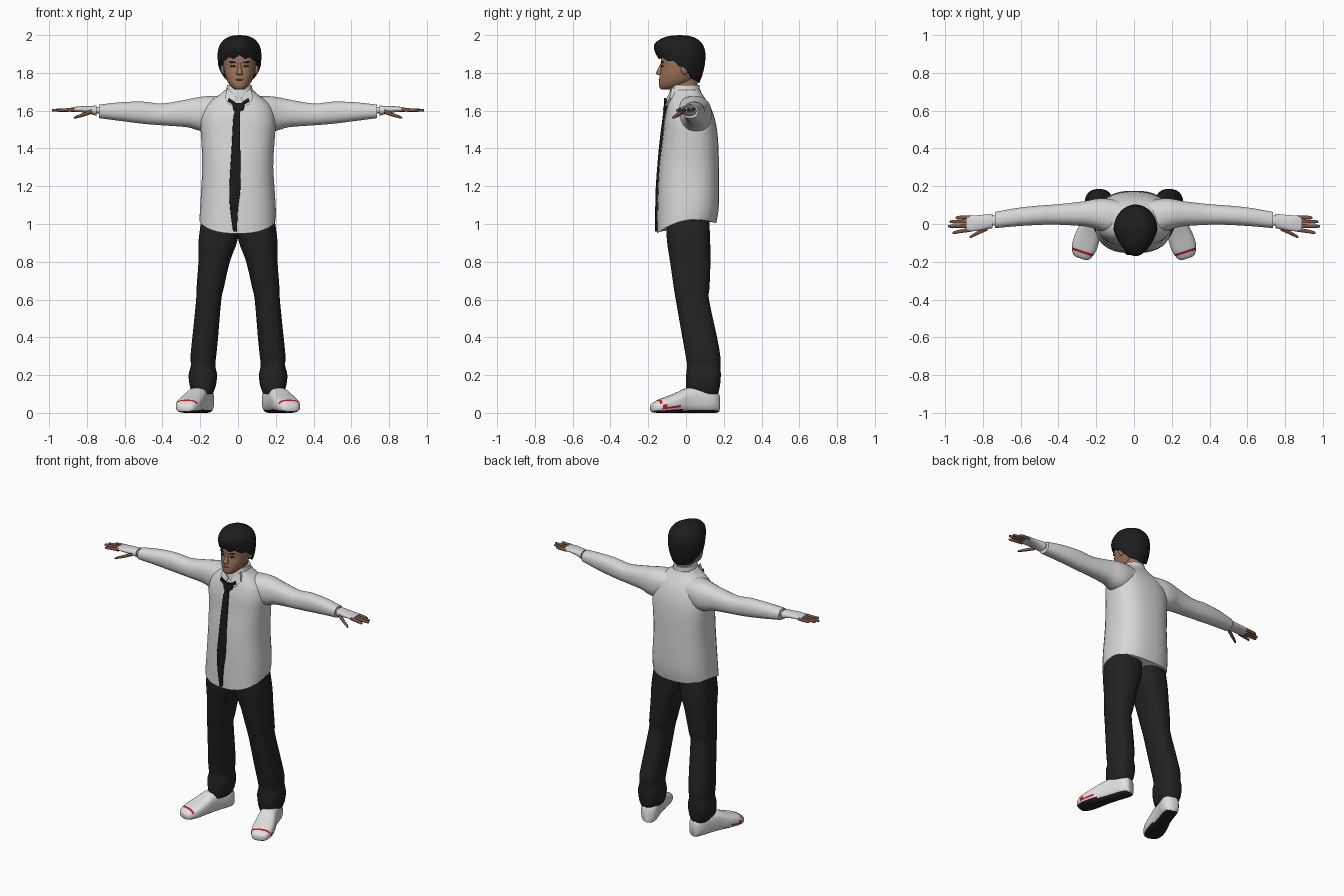
import bpy, bmesh, math
from mathutils import Matrix, Vector

if "Cube" in bpy.data.objects:
    bpy.data.objects.remove(bpy.data.objects["Cube"])


def material(name, *rgb):
    m = bpy.data.materials.new(name)
    m.diffuse_color = (*rgb, 1)
    m.use_nodes = True
    m.node_tree.nodes["Principled BSDF"].inputs["Base Color"].default_value = m.diffuse_color
    return m


SHIRT = material("shirt white", .68, .68, .68)
SHOE = material("shoe white", .76, .75, .75)
SKIN = material("skin", .33, .175, .105)
HAND = material("hand brown", .2, .095, .06)
HAIR = material("hair black", .012, .012, .013)
CLOTH = material("trouser black", .016, .016, .016)
TIE = material("tie black", .01, .01, .01)
RED = material("red trim", .5, .012, .02)


def finish(name, bm, mats, angle=50):
    bmesh.ops.recalc_face_normals(bm, faces=bm.faces[:])
    me = bpy.data.meshes.new(name)
    bm.to_mesh(me)
    bm.free()
    ob = bpy.data.objects.new(name, me)
    bpy.context.collection.objects.link(ob)
    for m in mats:
        me.materials.append(m)
    bpy.ops.object.select_all(action='DESELECT')
    ob.select_set(True)
    bpy.context.view_layer.objects.active = ob
    bpy.ops.object.shade_smooth_by_angle(angle=math.radians(angle))
    return ob


def smooth_rows(rows, sub):
    """Catmull-Rom interpolation between section rows."""
    out = []
    for i in range(len(rows) - 1):
        p = [rows[max(0, min(len(rows) - 1, i + k))] for k in (-1, 0, 1, 2)]
        for j in range(sub):
            t = j / sub
            out.append([.5 * (2*b + (c-a)*t + (2*a-5*b+4*c-d)*t*t + (3*b-a-3*c+d)*t**3)
                        for a, b, c, d in zip(*p)])
    return out + [list(rows[-1])]


def loft(rows, axis='z', power=2.3, n=24, sub=3, sign=1):
    """Rows are (position, min A, max A, min B, max B) along the axis."""
    bm = bmesh.new()
    rings = []
    for s, a0, a1, b0, b1 in smooth_rows(rows, sub):
        ring = []
        for k in range(n):
            t = 2 * math.pi * (k + .5) / n
            c, d = math.cos(t), math.sin(t)
            a = (a0+a1)/2 + (a1-a0)/2 * math.copysign(abs(c)**(2/power), c)
            b = (b0+b1)/2 + (b1-b0)/2 * math.copysign(abs(d)**(2/power), d)
            co = {'z': (a, b, s), 'x': (s, a, b), 'y': (a, s, b)}[axis]
            ring.append(bm.verts.new((co[0]*sign, co[1], co[2])))
        rings.append(ring)
    for r, q in zip(rings, rings[1:]):
        for k in range(n):
            bm.faces.new((r[k], r[(k+1) % n], q[(k+1) % n], q[k]))
    bm.faces.new(rings[0])
    bm.faces.new(rings[-1])
    return bm


def ellipsoid(name, loc, size, mat, rot=(0, 0, 0)):
    bm = bmesh.new()
    bmesh.ops.create_uvsphere(bm, u_segments=14, v_segments=8, radius=1)
    ob = finish(name, bm, [mat])
    ob.location, ob.scale, ob.rotation_euler = loc, size, rot


def plate(name, outline, mat, thick):
    """Flat panel in front view, thickened towards the back."""
    bm = bmesh.new()
    front = [bm.verts.new(p) for p in outline]
    back = [bm.verts.new((x, y + thick, z)) for x, y, z in outline]
    bm.faces.new(front)
    bm.faces.new(back)
    for i in range(len(front)):
        j = (i + 1) % len(front)
        bm.faces.new((front[i], front[j], back[j], back[i]))
    finish(name, bm, [mat], 20)


# Shirt body with a hem that rises at the sides
bm = loft([(.98, -.205, .2, -.155, .16), (1.1, -.2, .2, -.152, .175), (1.3, -.19, .187, -.143, .175),
           (1.45, -.195, .195, -.125, .17), (1.55, -.2, .2, -.115, .155), (1.62, -.175, .18, -.1, .13),
           (1.66, -.135, .14, -.088, .105), (1.69, -.09, .1, -.08, .085), (1.71, -.07, .08, -.072, .075)],
          n=36, power=2.5)
for v in bm.verts:
    if v.co.z < 1.1:
        hem = 1.025 - 1.8 * (v.co.y - .05)**2
        v.co.z = 1.1 + (1.1 - v.co.z) / .12 * (hem - 1.1)
finish("shirt_body", bm, [SHIRT])

# Collar band and pointed collar flaps
finish("collar_band", loft([(1.67, -.072, .085, -.092, .08), (1.7, -.066, .08, -.088, .075),
                            (1.735, -.058, .072, -.078, .072)]), [SHIRT])
for s in (-1, 1):
    plate("collar_flap", [(.005 + .008*s, -.103, 1.665), (.005 + .045*s, -.112, 1.625),
                          (.005 + .075*s, -.085, 1.665), (.005 + .062*s, -.075, 1.72)], SHIRT, .02)
    plate("tie_strap", [(.003, -.112, 1.632), (.003, -.112, 1.61), (.003 + .058*s, -.117, 1.65),
                        (.003 + .052*s, -.117, 1.668)], TIE, .012)

# Necktie
finish("necktie", loft([(.96, -.026, -.006, -.164, -.152), (1.08, -.042, .0, -.163, -.148),
                        (1.2, -.046, .014, -.16, -.14), (1.4, -.034, .012, -.144, -.125),
                        (1.55, -.026, .012, -.126, -.11), (1.595, -.018, .012, -.12, -.1),
                        (1.605, -.025, .03, -.122, -.095), (1.64, -.03, .036, -.114, -.085)],
                       power=6, n=12), [TIE])

for s in (-1, 1):
    # Sleeve and the loose cuff covering the palm
    finish("sleeve", loft([(.06, -.06, .12, 1.53, 1.675), (.15, -.045, .135, 1.49, 1.678),
                           (.21, -.025, .132, 1.495, 1.672), (.27, -.012, .12, 1.512, 1.66),
                           (.4, -.004, .105, 1.522, 1.638), (.5, -.005, .098, 1.53, 1.648),
                           (.62, -.012, .085, 1.545, 1.645), (.735, -.022, .064, 1.56, 1.632)],
                          'x', sign=s), [SHIRT])
    finish("wrist", loft([(.7, -.008, .045, 1.58, 1.62), (.78, -.01, .045, 1.59, 1.62)],
                         'x', sign=s), [SHIRT])
    finish("cuff", loft([(.748, -.022, .055, 1.572, 1.627), (.79, -.03, .05, 1.585, 1.625),
                         (.84, -.038, .046, 1.593, 1.623), (.885, -.04, .046, 1.594, 1.616)],
                        'x', sign=s), [SHIRT])
    # Fingers and thumb
    for y, tip_y, tip in ((.036, .033, .945), (.013, .012, .975), (-.01, -.012, .985), (-.031, -.046, .96)):
        finish("finger", loft([(.865, y-.011, y+.011, 1.595, 1.615), (.92, (y+tip_y)/2-.01, (y+tip_y)/2+.01, 1.594, 1.612),
                               (tip-.008, tip_y-.008, tip_y+.008, 1.595, 1.609),
                               (tip, tip_y-.003, tip_y+.003, 1.599, 1.605)], 'x', n=10, sign=s), [HAND])
    finish("thumb", loft([(.775, -.035, -.01, 1.583, 1.608), (.82, -.055, -.033, 1.568, 1.588),
                          (.86, -.073, -.057, 1.558, 1.572), (.87, -.073, -.066, 1.558, 1.563)],
                         'x', n=10, sign=s), [HAND])

    # Trouser leg
    finish("trouser_leg", loft([(.1, .135, .24, .005, .17), (.14, .118, .255, .0, .18), (.2, .11, .262, .0, .185),
                                (.25, .12, .25, .005, .182), (.3, .115, .252, -.002, .182),
                                (.4, .105, .242, -.02, .165), (.6, .088, .222, -.055, .122),
                                (.66, .075, .22, -.065, .125), (.8, .043, .21, -.085, .13),
                                (.93, -.002, .208, -.103, .128), (1.1, -.005, .18, -.1, .12)],
                               power=2.6, sign=s), [CLOTH])

    # Shoe with dark sole and red toe line
    bm = loft([(-.192, -.025, .025, .012, .04), (-.182, -.045, .047, .003, .052), (-.15, -.06, .064, 0, .07),
               (-.11, -.066, .07, 0, .085), (-.05, -.063, .066, 0, .108), (.0, -.058, .058, 0, .13),
               (.07, -.055, .055, 0, .138), (.13, -.056, .055, 0, .135), (.165, -.046, .045, 0, .12),
               (.18, -.03, .03, .005, .1)], 'y', power=2.8, n=28, sign=s)
    bm.normal_update()
    bmesh.ops.recalc_face_normals(bm, faces=bm.faces[:])
    for f in bm.faces:
        c = f.calc_center_median()
        if f.normal.z < -.6 or c.z < .008:
            f.material_index = 1
        elif -.166 < c.y < -.152 and c.z > .045:
            f.material_index = 2
        elif .024 < c.z < .04 and c.x * s > .04 and -.15 < c.y < -.06:
            f.material_index = 2
    bm.transform(Matrix.Translation((.222*s, 0, 0)) @ Matrix.Rotation(math.radians(18*s), 4, 'Z'))
    finish("shoe", bm, [SHOE, CLOTH, RED])

# Neck and head
X = .008
finish("neck", loft([(1.66, X-.05, X+.05, -.07, .06), (1.71, X-.052, X+.052, -.085, .06),
                     (1.8, X-.055, X+.055, -.08, .065)]), [SKIN])
finish("head", loft([(1.712, X-.02, X+.02, -.128, -.06), (1.722, X-.038, X+.038, -.14, -.03),
                     (1.75, X-.062, X+.062, -.143, .03), (1.79, X-.078, X+.078, -.139, .065),
                     (1.83, X-.085, X+.085, -.132, .08), (1.88, X-.088, X+.088, -.133, .085),
                     (1.93, X-.08, X+.08, -.115, .08), (1.965, X-.05, X+.05, -.08, .05)],
                    n=32, power=2.2), [SKIN])
plate_nose = loft([(1.79, X-.016, X+.016, -.152, -.12), (1.8, X-.017, X+.017, -.16, -.12),
                   (1.825, X-.01, X+.01, -.147, -.12), (1.85, X-.008, X+.008, -.136, -.12)], n=12)
finish("nose", plate_nose, [SKIN])
ellipsoid("mouth", (X, -.14, 1.764), (.024, .005, .004), HAND)
for s in (-1, 1):
    ellipsoid("ear", (X + .087*s, -.005, 1.825), (.012, .022, .034), SKIN, (-.15, 0, .25*s))
    ellipsoid("eye", (X + .036*s, -.126, 1.835), (.015, .005, .005), HAIR, (0, 0, .25*s))
    ellipsoid("eyebrow", (X + .037*s, -.126, 1.856), (.02, .006, .004), HAIR, (0, -.12*s, .25*s))

# Hair shell whose lower edge follows the fringe, ears and nape
EDGE = [(0, 1.895), (.25, 1.872), (.5, 1.885), (.8, 1.862), (1.1, 1.865), (1.4, 1.83), (1.65, 1.838),
        (1.95, 1.8), (2.3, 1.762), (3.2, 1.745)]


def edge_height(d):
    for (d0, z0), (d1, z1) in zip(EDGE, EDGE[1:]):
        if d <= d1:
            return z0 + (z1 - z0) * (d - d0) / (d1 - d0)
    return EDGE[-1][1]


def hair_point(a, z, shrink=1):
    c = math.cos(a)
    if z > 1.89:
        r = max(0, 1 - min(1, (z - 1.89) / .11)**2.4)**(1 / 2.4)
    else:
        r = 1 - .25 * ((1.89 - z) / .145)**2
    r *= shrink
    depth = .155 - .035 * max(0, min(1, (1.95 - z) / .07))
    y = -.03 - depth * c**1.6 * r if c > 0 else -.03 - .133 * c * r
    return Vector((X + .116 * math.sin(a) * r, y, z))


bm = bmesh.new()
N, K = 48, 12
pole = bm.verts.new((X, -.03, 2))
rings = []
for i in range(1, K + 2):
    ring = []
    for k in range(N):
        a = -math.pi + 2 * math.pi * k / N
        low = edge_height(abs(a))
        if i <= K:
            ring.append(bm.verts.new(hair_point(a, 2 - (2 - low) * (i / K)**1.7)))
        else:
            ring.append(bm.verts.new(hair_point(a, low + .012, .72)))
    rings.append(ring)
for k in range(N):
    j = (k + 1) % N
    bm.faces.new((pole, rings[0][k], rings[0][j]))
    for r, q in zip(rings, rings[1:]):
        bm.faces.new((r[k], r[j], q[j], q[k]))
finish("hair", bm, [HAIR], 60)
